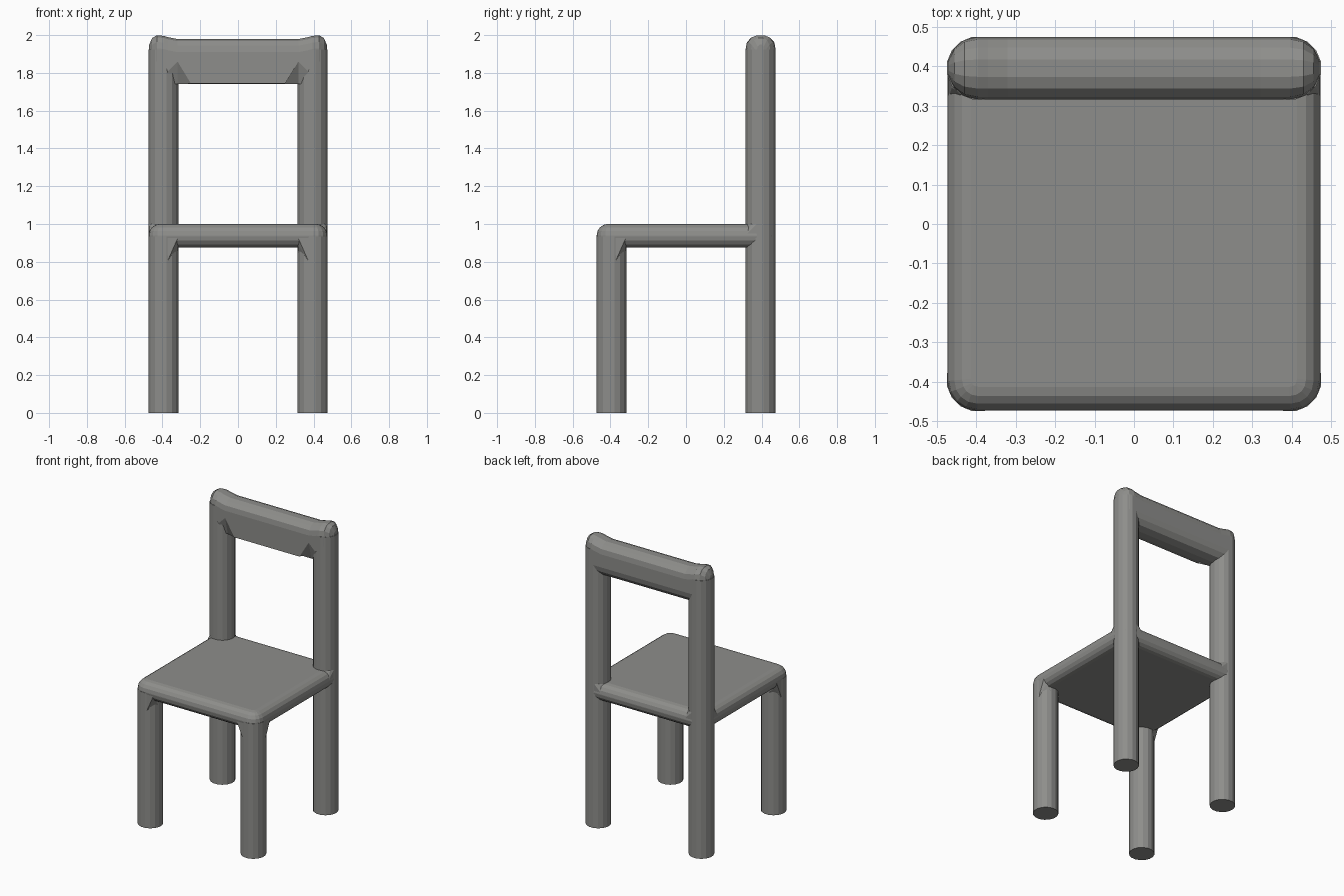
import bpy, bmesh, math
from mathutils import Vector

if "Cube" in bpy.data.objects:
    bpy.data.objects.remove(bpy.data.objects["Cube"])

C, R = 0.395, 0.079          # leg centre offset and radius
DOME = [(0.079, -0.07), (0.073, -0.036), (0.052, -0.012), (0.022, -0.001)]

grey = bpy.data.materials.new("dark_grey")
grey.diffuse_color = (0.27, 0.27, 0.258, 1)
grey.use_nodes = True
grey.node_tree.nodes["Principled BSDF"].inputs["Base Color"].default_value = grey.diffuse_color


def finish(name, bm):
    bmesh.ops.recalc_face_normals(bm, faces=bm.faces)
    me = bpy.data.meshes.new(name)
    bm.to_mesh(me)
    bm.free()
    me.materials.append(grey)
    ob = bpy.data.objects.new(name, me)
    bpy.context.collection.objects.link(ob)
    return ob


def loft(name, rings):
    bm = bmesh.new()
    vs = [[bm.verts.new(p) for p in ring] for ring in rings]
    n = len(vs[0])
    for a, b in zip(vs, vs[1:]):
        for i in range(n):
            j = (i + 1) % n
            bm.faces.new((a[i], a[j], b[j], b[i]))
    bm.faces.new(vs[0])
    bm.faces.new(vs[-1])
    return finish(name, bm)


def hull(name, pts):
    bm = bmesh.new()
    for p in pts:
        bm.verts.new(p)
    bmesh.ops.convex_hull(bm, input=bm.verts)
    return finish(name, bm)


def post(name, x, y, height, n=16):
    k = R / math.cos(math.pi / n)
    rings = []
    for z in (0, height):
        rings.append([(x + k * math.cos(2 * math.pi * (i + .5) / n),
                       y + k * math.sin(2 * math.pi * (i + .5) / n), z)
                      for i in range(n)])
    return loft(name, rings)


# Legs: short front ones, rear ones carry on up as back posts
for sx, side in ((-1, "left"), (1, "right")):
    post("front_leg_" + side, sx * C, -C, 0.935)
    post("back_leg_" + side, sx * C, C, 1.925)

# Seat: rounded corners, then rounded top and bottom rims
bm = bmesh.new()
bmesh.ops.create_cube(bm, size=1)
for v in bm.verts:
    v.co = Vector((v.co.x * 0.946, v.co.y * 0.946, v.co.z * 0.125 + 0.9375))
upright = [e for e in bm.edges
           if abs(e.verts[0].co.z - e.verts[1].co.z) > 0.1]
bmesh.ops.bevel(bm, geom=upright, offset=0.075, segments=4, profile=0.5,
                affect='EDGES')
rims = [e for e in bm.edges
        if abs(e.verts[0].co.z - e.verts[1].co.z) < 0.01]
bmesh.ops.bevel(bm, geom=rims, offset=0.06, segments=4, profile=0.5,
                affect='EDGES')
finish("seat", bm)


# Back rail: flat front with chamfered lower corners, rounded top and rear,
# rising at both ends into the domed tops of the posts
def rail_section(x, width, top, front_low):
    pts = [(-0.05, 1.74), (-R, front_low)]
    pts += [(-r, top + dz) for r, dz in DOME]
    pts += [(r, top + dz) for r, dz in reversed(DOME)]
    pts += [(R, 1.82), (0.07, 1.785), (0.045, 1.755), (0.0, 1.74)]
    return [(x, C + y * width, z) for y, z in pts]


# half the rail from the middle out: x, depth scale, top, front lower edge
HALF = [(0.25, 1, 1.98, 1.745), (0.32, 1, 1.98, 1.86), (0.37, 1, 1.99, 1.81),
        (C, 1, 1.997, 1.86), (0.43, 0.9, 2.0, 1.86),
        (0.455, 0.65, 1.985, 1.86), (0.47, 0.3, 1.95, 1.86)]
loft("back_rail",
     [rail_section(-x, w, t, f) for x, w, t, f in reversed(HALF)] +
     [rail_section(*s) for s in HALF])

# Small webs: below the seat rim at front legs, beside the posts at the rear
WEB = [(0.37, 0.471, 0.81), (0.315, 0.471, 0.935), (0.318, 0.45, 0.89),
       (0.32, 0.40, 0.82), (0.38, 0.471, 0.935), (0.37, 0.40, 0.9)]
COLLAR = [(0.38, 0.471, 0.92), (0.315, 0.471, 0.94), (0.345, 0.462, 0.995),
          (0.395, 0.472, 1.02), (0.33, 0.43, 1.01), (0.40, 0.40, 1.0)]
for sx in (-1, 1):
    for sy, name, pts in ((-1, "front_leg_web", WEB),
                          (1, "back_post_collar", COLLAR)):
        for swap in (False, True):
            hull(name, [(sx * (b if swap else a), sy * (a if swap else b), z)
                        for a, b, z in pts])
